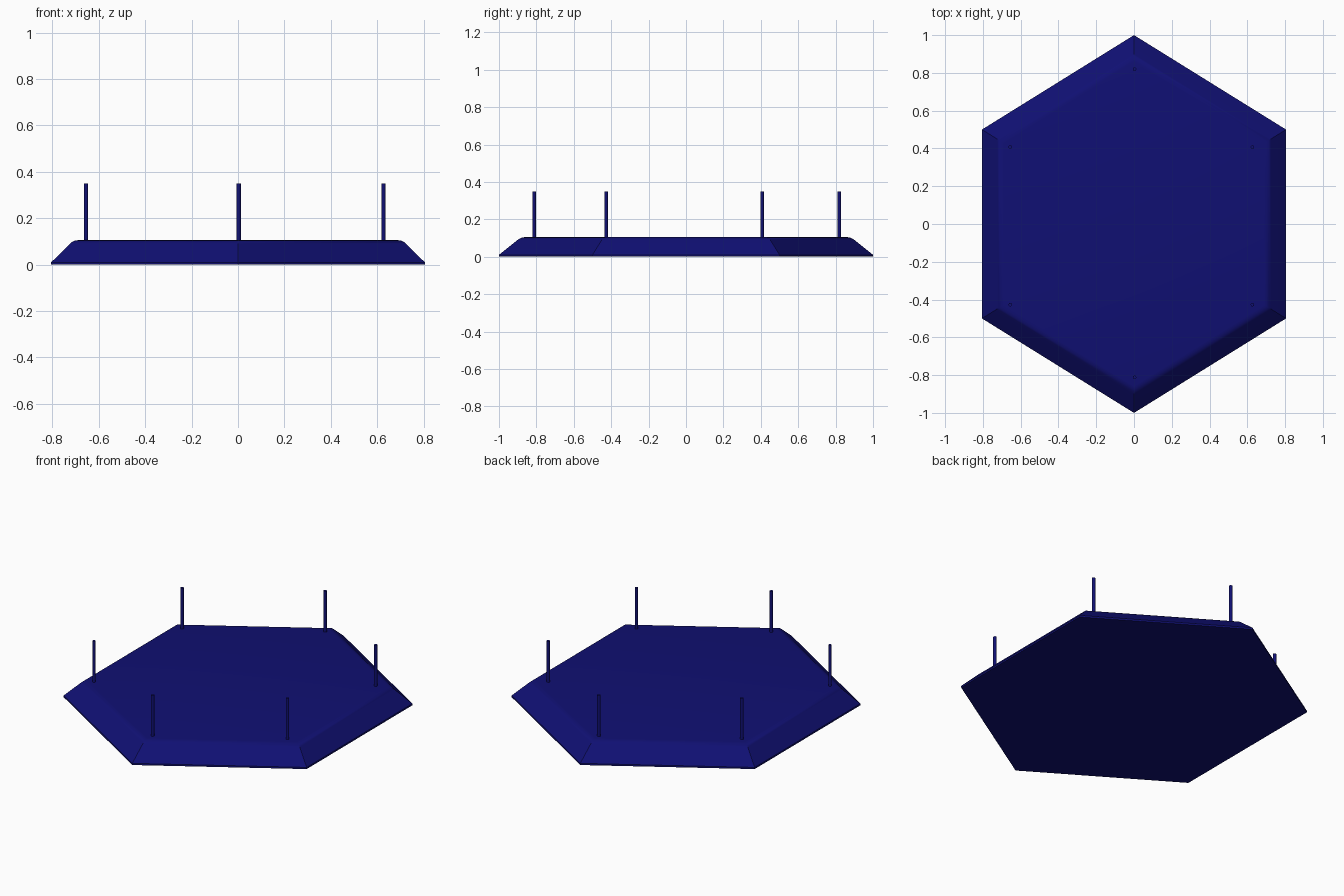
import bpy, bmesh, math

if "Cube" in bpy.data.objects:
    bpy.data.objects.remove(bpy.data.objects["Cube"])

blue = bpy.data.materials.new("dark_blue")
blue.diffuse_color = (0.005, 0.005, 0.17, 1)
blue.use_nodes = True
blue.node_tree.nodes["Principled BSDF"].inputs["Base Color"].default_value = blue.diffuse_color


def add_object(name, bm, angle):
    bmesh.ops.recalc_face_normals(bm, faces=bm.faces)
    mesh = bpy.data.meshes.new(name)
    bm.to_mesh(mesh)
    bm.free()
    ob = bpy.data.objects.new(name, mesh)
    bpy.context.collection.objects.link(ob)
    mesh.materials.append(blue)
    bpy.ops.object.select_all(action='DESELECT')
    ob.select_set(True)
    bpy.context.view_layer.objects.active = ob
    bpy.ops.object.shade_smooth_by_angle(angle=math.radians(angle))
    return ob


# Hexagonal plate: rings of (scale, height), sloped sides with a rounded top rim
HALF_WIDTH = 0.805
corners = [(0, 1), (-HALF_WIDTH, 0.5), (-HALF_WIDTH, -0.5),
           (0, -1), (HALF_WIDTH, -0.5), (HALF_WIDTH, 0.5)]
profile = [(1.0, 0.0), (1.0, 0.01), (0.9, 0.09), (0.888, 0.098),
           (0.875, 0.103), (0.858, 0.105)]
bm = bmesh.new()
rings = [[bm.verts.new((x * s, y * s, z)) for x, y in corners] for s, z in profile]
for low, high in zip(rings, rings[1:]):
    for i in range(6):
        j = (i + 1) % 6
        bm.faces.new((low[i], low[j], high[j], high[i]))
bm.faces.new(rings[0])
bm.faces.new(rings[-1])
add_object("hexagonal_plate", bm, 30)

# Thin upright posts, one near each corner
post_spots = [(0.003, 0.82), (-0.655, 0.407), (-0.655, -0.427),
              (0.003, -0.812), (0.627, -0.427), (0.627, 0.407)]
BOTTOM, TOP, RADIUS = 0.095, 0.35, 0.0095
for n, (x, y) in enumerate(post_spots, 1):
    bm = bmesh.new()
    bmesh.ops.create_cone(bm, cap_ends=True, segments=16, radius1=RADIUS,
                          radius2=RADIUS, depth=TOP - BOTTOM)
    post = add_object(f"post_{n}", bm, 40)
    post.location = (x, y, (TOP + BOTTOM) / 2)
